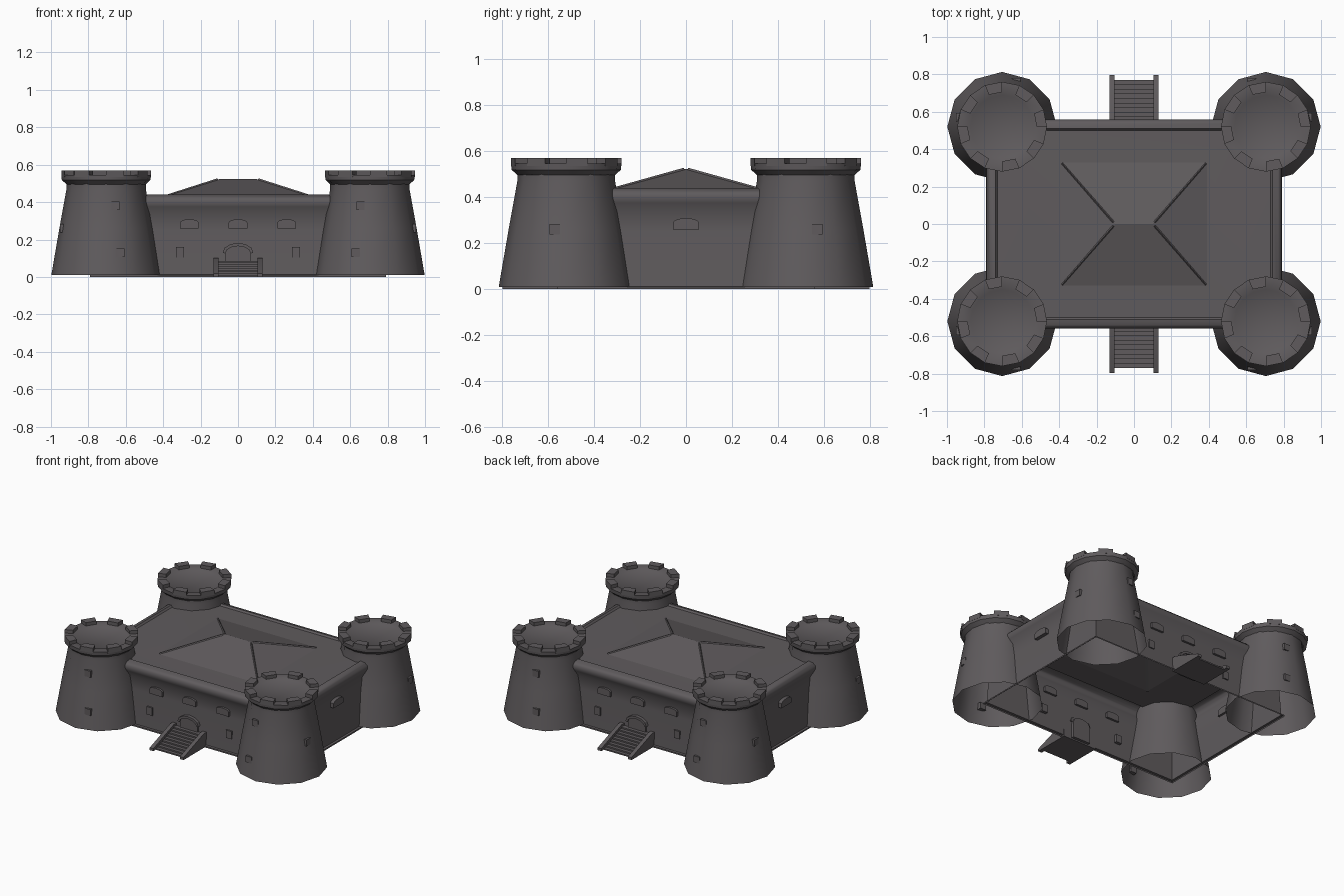
import bpy, bmesh, math
from mathutils import Matrix, Vector

if "Cube" in bpy.data.objects:
    bpy.data.objects.remove(bpy.data.objects["Cube"])

stone = bpy.data.materials.new("dark_grey_stone")
stone.diffuse_color = (0.115, 0.105, 0.11, 1)
stone.use_nodes = True
stone.node_tree.nodes["Principled BSDF"].inputs["Base Color"].default_value = stone.diffuse_color


def finish(name, bm, angle=30):
    bmesh.ops.recalc_face_normals(bm, faces=bm.faces)
    me = bpy.data.meshes.new(name)
    bm.to_mesh(me)
    bm.free()
    ob = bpy.data.objects.new(name, me)
    bpy.context.collection.objects.link(ob)
    me.materials.append(stone)
    bpy.ops.object.select_all(action='DESELECT')
    ob.select_set(True)
    bpy.context.view_layer.objects.active = ob
    bpy.ops.object.shade_smooth_by_angle(angle=math.radians(angle))
    return ob


def loft(bm, rings, cap_top=False):
    """Skin a list of rings of points into an open-bottomed shell."""
    vs = [[bm.verts.new(p) for p in r] for r in rings]
    n = len(vs[0])
    for a, b in zip(vs, vs[1:]):
        for i in range(n):
            j = (i + 1) % n
            bm.faces.new((a[i], a[j], b[j], b[i]))
    if cap_top:
        bm.faces.new(vs[-1])


def prism(bm, pts, push, mat=Matrix()):
    """Solid made from a flat outline pushed along a vector."""
    a = [bm.verts.new(mat @ Vector(p)) for p in pts]
    b = [bm.verts.new(mat @ (Vector(p) + Vector(push))) for p in pts]
    bm.faces.new(a)
    bm.faces.new(b)
    for i in range(len(a)):
        j = (i + 1) % len(a)
        bm.faces.new((a[i], a[j], b[j], b[i]))


def arch(w, h, spring, z0=0, steps=6):
    """Arched outline in the xz plane."""
    pts = [(-w, 0, z0), (w, 0, z0)]
    for k in range(steps + 1):
        t = math.pi * k / steps
        pts.append((w * math.cos(t), 0, z0 + spring + (h - spring) * math.sin(t)))
    return pts


def rect(x, y, z):
    return [(-x, -y, z), (x, -y, z), (x, y, z), (-x, y, z)]


# Curtain walls with a foot strip, recessed face and rounded lip
X, Y = 0.79, 0.56
bm = bmesh.new()
profile = [(0, 0), (0.01, 0), (0.012, 0.015), (0.25, 0.028), (0.34, 0.028),
           (0.375, 0.008), (0.395, 0), (0.415, 0.003), (0.432, 0.02), (0.44, 0.05), (0.428, 0.06)]
loft(bm, [rect(X - d, Y - d, z) for z, d in profile])
finish("curtain_walls", bm, 50)

# Hipped roof behind the lip
bm = bmesh.new()
loft(bm, [rect(X - 0.06, Y - 0.06, 0.428), rect(0.39, 0.33, 0.432)])
o = [bm.verts.new(p) for p in rect(0.39, 0.33, 0.432)]
r = [bm.verts.new((s * 0.1, 0, 0.523)) for s in (-1, 1)]
for f in ((o[0], o[1], r[1], r[0]), (o[1], o[2], r[1]), (o[2], o[3], r[0], r[1]), (o[3], o[0], r[0])):
    bm.faces.new(f)
bmesh.ops.remove_doubles(bm, verts=bm.verts, dist=1e-4)
finish("roof", bm, 12)

# Raised strips along the hips
bm = bmesh.new()
for sx in (-1, 1):
    for sy in (-1, 1):
        a, b = Vector((sx * 0.11, sy * 0.01, 0.521)), Vector((sx * 0.385, sy * 0.325, 0.433))
        side = (b - a).cross(Vector((0, 0, 1))).normalized() * 0.009
        prism(bm, [a - side - Vector((0, 0, .006)), a + side - Vector((0, 0, .006)), a + Vector((0, 0, 0.006))], b - a)
finish("hip_strips", bm)

# Corner towers
N = 12
for sx in (-1, 1):
    for sy in (-1, 1):
        cx, cy = sx * 0.705, sy * 0.52

        def ring(rad, z, n=N):
            return [(cx + rad * math.cos(2 * math.pi * i / n), cy + rad * math.sin(2 * math.pi * i / n), z)
                    for i in range(n)]
        bm = bmesh.new()
        loft(bm, [ring(0.293, 0.01), ring(0.25, 0.26), ring(0.212, 0.47), ring(0.212, 0.50)])
        finish("tower", bm, 40)

        # Flared crown with a dished floor
        bm = bmesh.new()
        loft(bm, [ring(r_, z, 16) for r_, z in
                  ((0.211, 0.495), (0.237, 0.518), (0.24, 0.545), (0.185, 0.545), (0.17, 0.535))], True)
        finish("tower_crown", bm, 40)

        # Merlons: every other sector of the crown
        bm = bmesh.new()
        for k in range(8):
            a0 = math.pi * k / 4
            a1 = a0 + math.pi / 8
            pts = [(cx + q * math.cos(a), cy + q * math.sin(a), 0.535)
                   for q, a in ((0.185, a0), (0.24, a0), (0.24, a1), (0.185, a1))]
            prism(bm, pts, (0, 0, 0.034))
        finish("merlons", bm)

        # Small tower windows: two on the outer front, one on the side
        bm = bmesh.new()
        for z, off in ((0.38, 0.05), (0.13, 0.075)):
            rad = 0.293 - 0.172 * z - off * 0.268
            bmesh.ops.create_cube(bm, size=1, matrix=Matrix.Translation((sx * (0.705 - off), cy + sy * (rad - 0.004), z))
                                  @ Matrix.Diagonal((0.045, 0.03, 0.045, 1)))
        rad = 0.293 - 0.172 * 0.26 - 0.05 * 0.268
        bmesh.ops.create_cube(bm, size=1, matrix=Matrix.Translation((cx + sx * (rad - 0.004), sy * 0.57, 0.26))
                              @ Matrix.Diagonal((0.03, 0.045, 0.045, 1)))
        finish("tower_windows", bm)

# Wall windows, doors and stairs on front and back
for turn in (0, math.pi):
    R = Matrix.Rotation(turn, 4, 'Z')
    bm = bmesh.new()
    for x in (-0.26, 0, 0.26):
        prism(bm, arch(0.05, 0.05, 0.033, 0.258), (0, 0.03, 0), R @ Matrix.Translation((x, -0.547, 0)))
    for x in (-0.31, 0.31):
        prism(bm, [(-.022, 0, .105), (.022, 0, .105), (.022, 0, .16), (-.022, 0, .16)], (0, 0.03, 0),
              R @ Matrix.Translation((x, -0.548, 0)))
    finish("wall_windows", bm)

    # Arched door with a raised surround
    bm = bmesh.new()
    prism(bm, arch(0.068, 0.155, 0.115, 0.01), (0, 0.03, 0), R @ Matrix.Translation((0, -0.55, 0)))
    outer, inner = arch(0.082, 0.172, 0.12, 0.01)[2:], arch(0.068, 0.155, 0.115, 0.01)[2:]
    for i in range(len(outer) - 1):
        prism(bm, [outer[i], outer[i + 1], inner[i + 1], inner[i]], (0, 0.03, 0),
              R @ Matrix.Translation((0, -0.56, 0)))
    finish("door", bm)

    # Steps and sloping side rails
    bm = bmesh.new()
    steps = 9
    outline = [(-0.11, -0.54, 0.0)]
    for k in range(steps):
        y, z0, z1 = -0.77 + k * 0.0245, k * 0.0095, (k + 1) * 0.0095
        outline += [(-0.11, y, z0), (-0.11, y, z1)]
    outline.append((-0.11, -0.54, steps * 0.0095))
    prism(bm, outline, (0.22, 0, 0), R)
    for x in (-0.132, 0.104):
        prism(bm, [(x, -0.54, 0), (x, -0.54, 0.1), (x, -0.57, 0.1), (x, -0.797, 0.018), (x, -0.797, 0)],
              (0.028, 0, 0), R)
    finish("stairs", bm)

# One arched window on each side wall
for turn in (math.pi / 2, -math.pi / 2):
    bm = bmesh.new()
    prism(bm, arch(0.055, 0.05, 0.033, 0.258), (0, 0.04, 0),
          Matrix.Rotation(turn, 4, 'Z') @ Matrix.Translation((0, -0.787, 0)))
    finish("side_window", bm)
